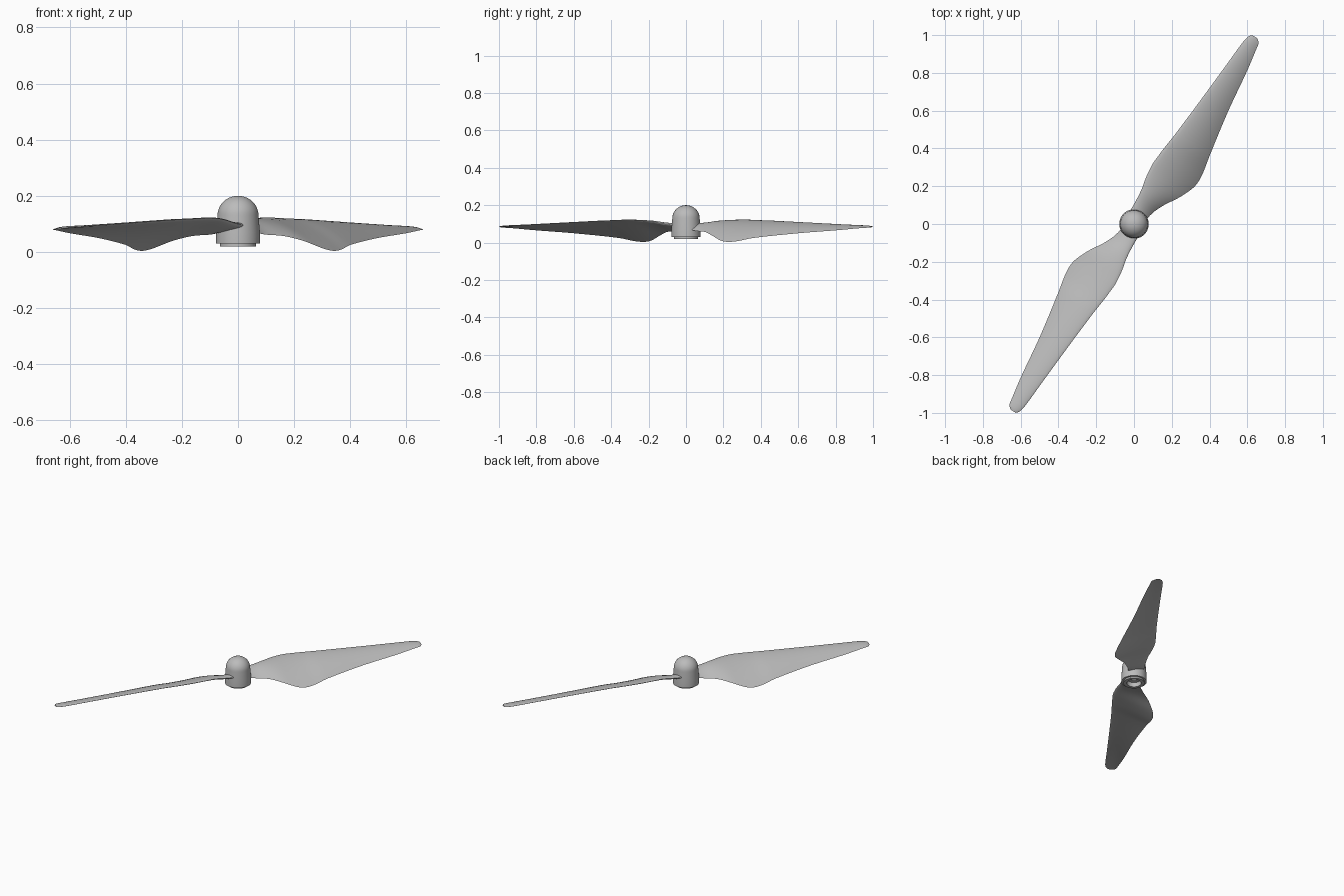
import bpy, bmesh, math
from mathutils import Vector

cube = bpy.data.objects.get("Cube")
if cube:
    bpy.data.objects.remove(cube, do_unlink=True)

grey = bpy.data.materials.new("light grey plastic")
grey.use_nodes = True
colour = (0.5, 0.5, 0.5, 1)
grey.diffuse_color = colour
grey.node_tree.nodes["Principled BSDF"].inputs["Base Color"].default_value = colour


def finish(name, bm, angle):
    bmesh.ops.recalc_face_normals(bm, faces=bm.faces)
    mesh = bpy.data.meshes.new(name)
    bm.to_mesh(mesh)
    bm.free()
    mesh.materials.append(grey)
    obj = bpy.data.objects.new(name, mesh)
    bpy.context.collection.objects.link(obj)
    bpy.ops.object.select_all(action='DESELECT')
    obj.select_set(True)
    bpy.context.view_layer.objects.active = obj
    bpy.ops.object.shade_smooth_by_angle(angle=math.radians(angle))
    return obj


def spline(rows, steps):
    """Catmull-Rom interpolation through rows of numbers."""
    out = []
    for i in range(len(rows) - 1):
        p0, p1 = rows[max(i - 1, 0)], rows[i]
        p2, p3 = rows[i + 1], rows[min(i + 2, len(rows) - 1)]
        # tangents scaled by station spacing
        h = p2[0] - p1[0]
        k1, k2 = h / (p2[0] - p0[0]), h / (p3[0] - p1[0])
        for j in range(steps):
            t = j / steps
            out.append([
                (2*t**3 - 3*t**2 + 1) * b + (t**3 - 2*t**2 + t) * (c - a) * k1
                + (3*t**2 - 2*t**3) * c + (t**3 - t**2) * (d - b) * k2
                for a, b, c, d in zip(p0, p1, p2, p3)])
    return out + [list(rows[-1])]


# Hub: turned profile with a domed cap and a hollow underside
profile = [(0, .06), (.02, .06), (.02, .05), (.045, .05), (.045, .02), (.065, .02),
           (.065, .03), (.078, .03), (.078, .07), (.073, .13)]
for i in range(1, 13):
    a = math.pi / 2 * i / 12
    profile.append((.073 * math.cos(a), .13 + .07 * math.sin(a)))
profile[-1] = (0, .2)
bm = bmesh.new()
verts = [bm.verts.new((r, 0, z)) for r, z in profile]
edges = [bm.edges.new(pair) for pair in zip(verts, verts[1:])]
bmesh.ops.spin(bm, geom=verts + edges, cent=(0, 0, 0), axis=(0, 0, 1),
               angle=2 * math.pi, steps=48)
bmesh.ops.remove_doubles(bm, verts=bm.verts, dist=.0001)
finish("hub", bm, 35)

# Blade stations: span, leading and trailing offset, leading and trailing height, thickness
stations = [
    (.02, -.054, .038, .094, .075, .022),
    (.1, -.058, .05, .101, .062, .022),
    (.173, -.066, .08, .112, .057, .021),
    (.24, -.081, .12, .118, .04, .02),
    (.32, -.091, .155, .121, .012, .02),
    (.37, -.089, .164, .12, .004, .019),
    (.43, -.085, .158, .118, .008, .018),
    (.52, -.076, .139, .115, .025, .017),
    (.775, -.06, .092, .104, .05, .013),
    (1.0, -.048, .061, .094, .066, .01),
    (1.13, -.041, .038, .088, .077, .008),
    (1.165, -.032, .03, .086, .079, .006),
    (1.18, -.02, .012, .084, .081, .004)]
span = Vector((.545, .838, 0))
across = Vector((.838, -.545, 0))
up = Vector((0, 0, 1))
SIDE = 12


def section(s, lead, trail, z_lead, z_trail, thick):
    """Cambered airfoil loop, over the top and back underneath."""
    start = span * s + across * lead + up * z_lead
    chord = across * (trail - lead) + up * (z_trail - z_lead)
    normal = chord.cross(span).normalized()
    if normal.z < 0:
        normal = -normal
    loop = []
    for i in range(2 * SIDE):
        t = (1 - math.cos(math.pi * i / SIDE)) / 2
        half = thick * 1.3 * math.sqrt(t) * (1 - t) + thick * .1 * t * (1 - t)
        camber = .2 * chord.length * t * (1 - t)
        sign = 1 if i <= SIDE else -1
        loop.append(start + chord * t + normal * (camber + sign * half))
    return loop


def blade(name, turn):
    bm = bmesh.new()
    loops = [[bm.verts.new((turn * p.x, turn * p.y, p.z)) for p in section(*row)]
             for row in spline(stations, 4)]
    n = 2 * SIDE
    for a, b in zip(loops, loops[1:]):
        for i in range(n):
            bm.faces.new((a[i], a[(i + 1) % n], b[(i + 1) % n], b[i]))
    bm.faces.new(loops[0])
    bm.faces.new(loops[-1])
    finish(name, bm, 50)


blade("back_blade", 1)
blade("front_blade", -1)
